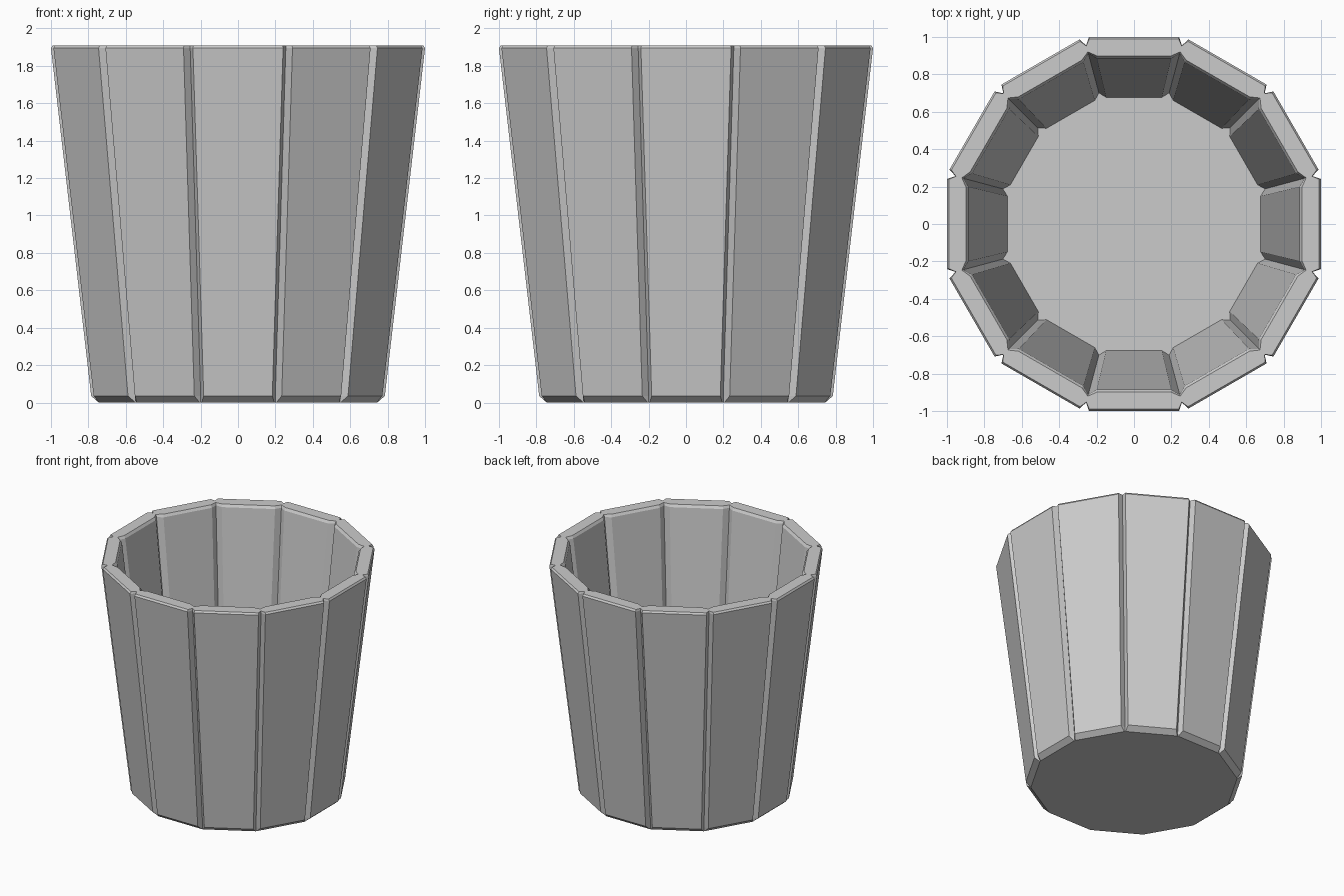
import bpy, bmesh
from math import sin, cos, tan, pi

if "Cube" in bpy.data.objects:
    bpy.data.objects.remove(bpy.data.objects["Cube"])

SIDES = 12
HALF = pi / SIDES


def section(bm, z, apothem, gap, groove):
    """Ring of flat staves; a groove point of given radial offset sits at every corner."""
    pts = []
    half_w = apothem * tan(HALF) - gap
    corner_r = apothem / cos(HALF) + groove
    for i in range(SIDES):
        a = 2 * HALF * i
        c, s = cos(a), sin(a)
        for t in (-half_w, half_w):
            pts.append((apothem * c - t * s, apothem * s + t * c, z))
        pts.append((corner_r * cos(a + HALF), corner_r * sin(a + HALF), z))
    return [bm.verts.new(p) for p in pts]


# Wall profile from underside, up the outside, over the rim, down to the floor:
# height, apothem, half gap between staves, groove offset (- inward, + outward)
PROFILE = [
    (0.0, 0.745, 0.006, 0.0),
    (0.035, 0.785, 0.027, -0.042),
    (1.895, 1.0, 0.027, -0.047),
    (1.91, 0.99, 0.027, -0.039),
    (1.91, 0.898, 0.045, 0.023),
    (1.89, 0.885, 0.038, 0.028),
    (0.035, 0.677, 0.032, 0.025),
]

# Staved bucket: loft the rings, cap the underside and the inner floor
bm = bmesh.new()
rings = [section(bm, *row) for row in PROFILE]
for low, high in zip(rings, rings[1:]):
    n = len(low)
    for i in range(n):
        j = (i + 1) % n
        bm.faces.new((low[i], low[j], high[j], high[i]))
bm.faces.new(rings[0][::-1])
bm.faces.new(rings[-1])
bmesh.ops.recalc_face_normals(bm, faces=bm.faces)

mesh = bpy.data.meshes.new("staved_bucket")
bm.to_mesh(mesh)
bm.free()
bucket = bpy.data.objects.new("staved_bucket", mesh)
bpy.context.collection.objects.link(bucket)
